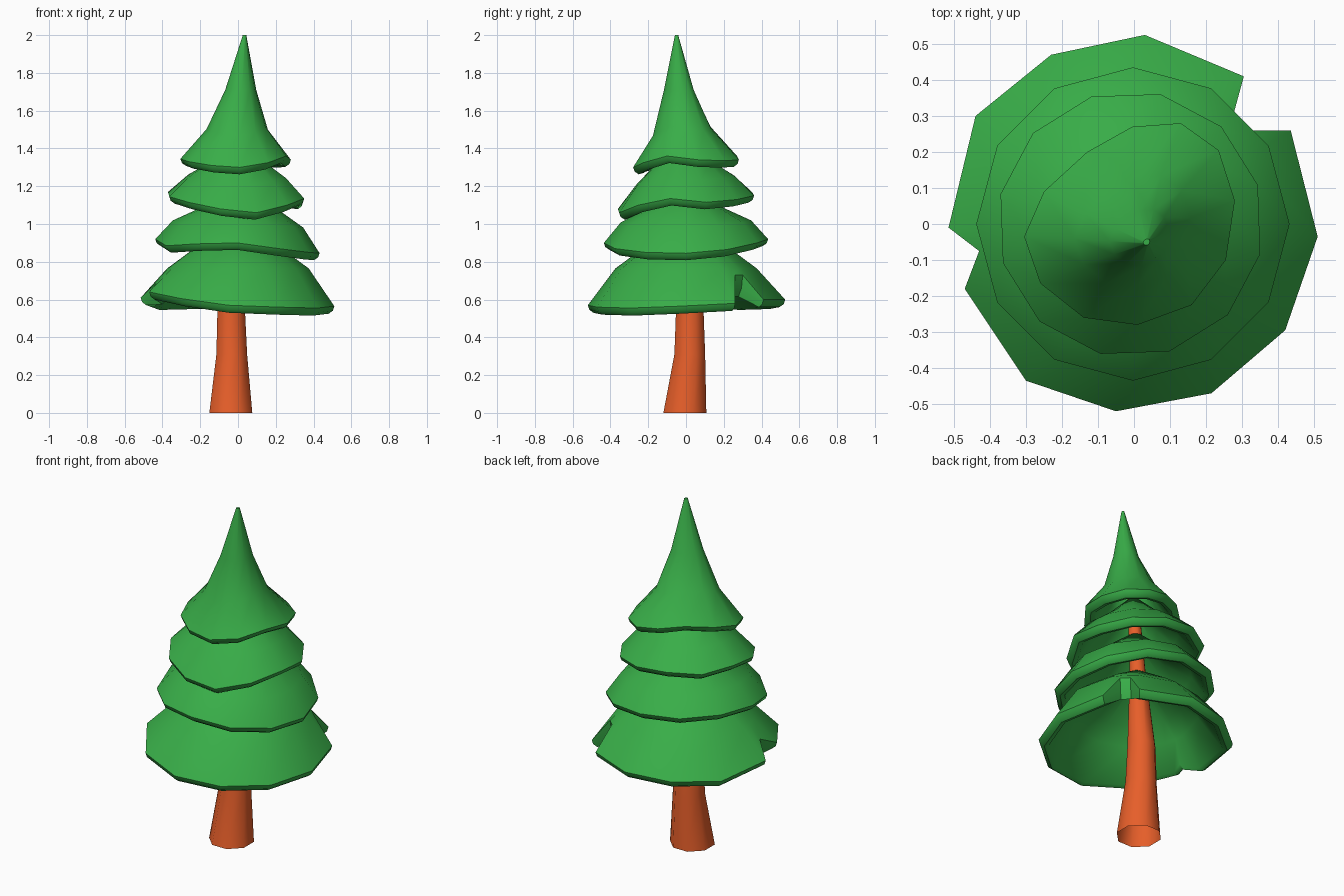
import bpy, bmesh, math

if "Cube" in bpy.data.objects:
    bpy.data.objects.remove(bpy.data.objects["Cube"])


def material(name, rgb):
    m = bpy.data.materials.new(name)
    m.diffuse_color = (*rgb, 1)
    m.use_nodes = True
    m.node_tree.nodes["Principled BSDF"].inputs["Base Color"].default_value = m.diffuse_color
    return m


GREEN = material("leaf green", (0.04, 0.42, 0.065))
ORANGE = material("bark orange", (0.88, 0.125, 0.025))


def loft(name, rings, mat, cap_start=True, smooth=46):
    """Skin a list of equal-length vertex rings and cap the ends."""
    bm = bmesh.new()
    vs = [[bm.verts.new(p) for p in ring] for ring in rings]
    n = len(vs[0])
    for a, b in zip(vs, vs[1:]):
        for i in range(n):
            j = (i + 1) % n
            bm.faces.new((a[i], a[j], b[j], b[i]))
    bm.faces.new(vs[-1])
    if cap_start:
        bm.faces.new(vs[0][::-1])
    bmesh.ops.recalc_face_normals(bm, faces=bm.faces[:])
    me = bpy.data.meshes.new(name)
    bm.to_mesh(me)
    bm.free()
    me.materials.append(mat)
    ob = bpy.data.objects.new(name, me)
    bpy.context.collection.objects.link(ob)
    bpy.ops.object.select_all(action='DESELECT')
    ob.select_set(True)
    bpy.context.view_layer.objects.active = ob
    bpy.ops.object.shade_smooth_by_angle(angle=math.radians(smooth))


def tier(name, edge, rows, follow=0.0, shaped=False):
    """Hollow skirt: inner shell from the top down, round the lip, outer shell up.
    edge: rim points (x, y, z, lip depth); rows: (radius, z, cx, cy) going up.
    follow: how far the first row copies the rim's waves; shaped: and its outline."""
    z_mid = sum(p[2] for p in edge) / len(edge)
    r_mid = sum(math.hypot(p[0], p[1]) for p in edge) / len(edge)

    def ring(k, inset, drop):
        r, z, cx, cy = rows[k]
        f = follow if k == 0 else 0
        r = max(r - inset, 0.004)
        pts = []
        for x, y, ez, _ in edge:
            a = math.atan2(y, x)
            rr = r * math.hypot(x, y) / r_mid if shaped else r
            pts.append((cx + rr * math.cos(a), cy + rr * math.sin(a),
                        z - drop + f * (ez - z_mid)))
        return pts

    def rim(inset, drop):
        pts = []
        for x, y, z, depth in edge:
            s = 1 - inset / math.hypot(x, y)
            pts.append((x * s, y * s, z - drop * depth))
        return pts

    inner = [ring(k, 0.03, 0.03) for k in reversed(range(len(rows)))]
    outer = [ring(k, 0, 0) for k in range(len(rows))]
    lip = [rim(0.055, 0.8), rim(0.03, 1.0), rim(0.008, 0.6), rim(0, 0)]
    loft(name, inner + lip + outer, GREEN)


def wavy_edge(radius, phase, cx, heights):
    """Evenly spaced rim points, one height for each."""
    pts = []
    for i, z in enumerate(heights):
        t = math.radians(phase) + 2 * math.pi * i / len(heights)
        pts.append((cx + radius * math.cos(t), radius * math.sin(t), z, 0.037))
    return pts


# Trunk: eight-sided, leaning slightly, open at the foot, tapering up inside the foliage
trunk = [(0.123, 0, -0.038, -0.006), (0.088, 0.31, -0.033, 0.02),
         (0.079, 0.54, -0.036, 0.02), (0.045, 1.0, -0.022, 0.005), (0.028, 1.55, 0, -0.015)]
loft("trunk", [[(cx + r * math.cos(math.pi * (i + 0.5) / 4),
                 cy + r * math.sin(math.pi * (i + 0.5) / 4), z) for i in range(8)]
               for r, z, cx, cy in trunk], ORANGE, cap_start=False, smooth=55)

# Lowest tier: irregular rim with two V-shaped splits (deep lip closes the splits)
L, D = 0.04, 0.115
split_edge = [(0.51, -0.035, 0.565, L), (0.435, 0.26, 0.58, L), (0.315, 0.26, 0.73, D),
              (0.275, 0.30, 0.73, D), (0.305, 0.41, 0.60, L), (0.03, 0.525, 0.60, L),
              (-0.23, 0.47, 0.59, L), (-0.44, 0.30, 0.585, L), (-0.515, -0.01, 0.61, L),
              (-0.43, -0.075, 0.69, D), (-0.47, -0.18, 0.64, L), (-0.30, -0.435, 0.605, L),
              (-0.05, -0.52, 0.57, L), (0.215, -0.47, 0.56, L), (0.42, -0.295, 0.555, L)]
tier("lowest_branches", split_edge,
     [(0.375, 0.765, 0, 0), (0.28, 0.835, 0, 0), (0.05, 0.99, -0.02, 0)])

# Middle tiers
tier("lower_middle_branches",
     wavy_edge(0.435, 0, -0.003, [0.845, 0.865, 0.90, 0.92, 0.925, 0.93,
                                  0.92, 0.885, 0.895, 0.90, 0.87, 0.85]),
     [(0.345, 1.005, 0, 0), (0.20, 1.085, 0, 0), (0.04, 1.22, -0.01, 0)], 0.5)
tier("upper_middle_branches",
     wavy_edge(0.37, 17, -0.01, [1.115, 1.13, 1.15, 1.165, 1.155, 1.17,
                                 1.145, 1.115, 1.08, 1.06, 1.10, 1.135]),
     [(0.265, 1.24, -0.005, 0), (0.16, 1.32, -0.005, 0), (0.04, 1.44, -0.005, -0.01)], 0.5)

# Top tier: slightly oval rim, with the pointed, leaning tip
top_edge = [(0.28, 0.065, 1.34), (0.235, 0.205, 1.335), (0.13, 0.28, 1.34),
            (-0.005, 0.27, 1.36), (-0.13, 0.20, 1.38), (-0.25, 0.09, 1.365),
            (-0.305, -0.035, 1.345), (-0.26, -0.165, 1.33), (-0.14, -0.26, 1.31),
            (0.01, -0.28, 1.30), (0.16, -0.225, 1.325), (0.255, -0.10, 1.36)]
tier("top_branches", [(*p, 0.037) for p in top_edge],
     [(0.158, 1.50, 0.003, -0.02), (0.08, 1.71, 0.018, -0.038), (0.009, 2.0, 0.035, -0.05)],
     0.8, True)
